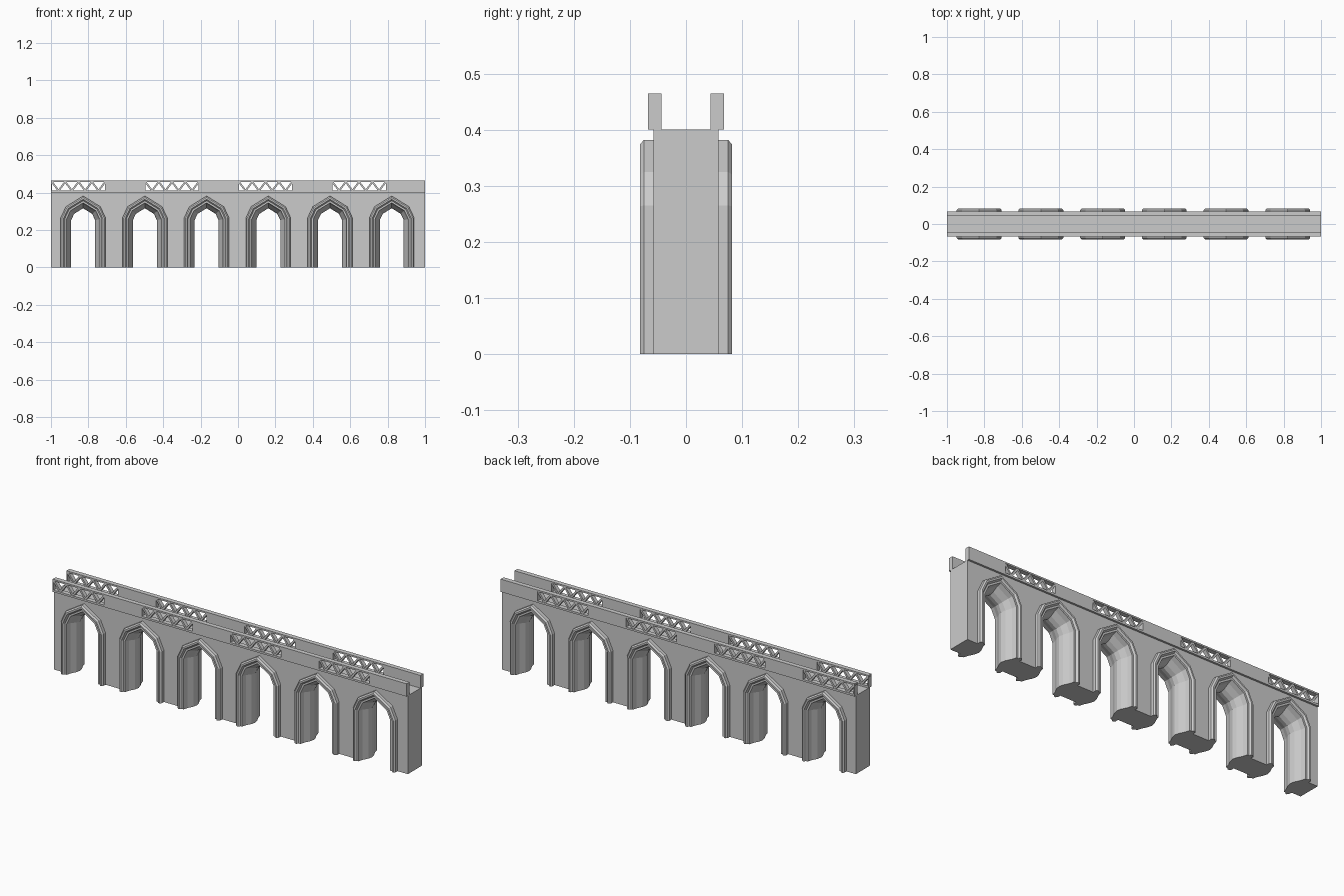
import bpy, bmesh, math
from mathutils import Vector

if "Cube" in bpy.data.objects:
    bpy.data.objects.remove(bpy.data.objects["Cube"])

CENTRES = [-0.828 + 0.33 * i for i in range(6)]
# half of the moulded arch section: (half width, depth), from wall to mid-thickness
HALF = [(0.12, 0.058), (0.12, 0.075), (0.113, 0.082), (0.105, 0.082),
        (0.098, 0.073), (0.089, 0.073), (0.083, 0.05), (0.069, 0.022)]
SECTION = [(r, -y) for r, y in HALF] + [(0.064, 0.0)] + [(r, y) for r, y in reversed(HALF)]


def arch_outline(r):
    """Pointed arch of half width r, offset inward from the outermost outline."""
    d = 0.12 - r
    base = [Vector(p) for p in ((0.12, 0.265), (0.092, 0.325), (0, 0.382))]
    s1 = (base[1] - base[0]).normalized()
    s2 = (base[2] - base[1]).normalized()
    n0, n1, n2 = Vector((-1, 0)), Vector((-s1.y, s1.x)), Vector((-s2.y, s2.x))

    def miter(p, a, b):
        m = (a + b).normalized()
        return p + m * (d / m.dot(a))
    a = miter(base[0], n0, n1)
    b = miter(base[1], n1, n2)
    c = base[2] - Vector((0, d / abs(n2.y)))
    return [(-r, 0), (-a.x, a.y), (-b.x, b.y), (0, c.y), (b.x, b.y), (a.x, a.y), (r, 0)]


def finish(bm, name):
    bmesh.ops.recalc_face_normals(bm, faces=bm.faces)
    me = bpy.data.meshes.new(name)
    bm.to_mesh(me)
    bm.free()
    ob = bpy.data.objects.new(name, me)
    bpy.context.collection.objects.link(ob)
    return ob


# viaduct body with moulded arches, one watertight shell
bm = bmesh.new()
arches = []
for cx in CENTRES:
    loops = [[bm.verts.new((cx + x, y, z)) for x, z in arch_outline(r)] for r, y in SECTION]
    for a, b in zip(loops, loops[1:]):
        for i in range(6):
            bm.faces.new((a[i], a[i + 1], b[i + 1], b[i]))
    arches.append(loops)
corner = {(x, y, z): bm.verts.new((x, y * 0.058, z * 0.4))
          for x in (-1, 1) for y in (-1, 1) for z in (0, 1)}
for y, k in ((-1, 0), (1, -1)):
    wall = [corner[-1, y, 0]]
    for loops in arches:
        wall += loops[k]
    bm.faces.new(wall + [corner[1, y, 0], corner[1, y, 1], corner[-1, y, 1]])
for x in (-1, 1):
    bm.faces.new([corner[x, y, z] for y, z in ((-1, 0), (1, 0), (1, 1), (-1, 1))])
bm.faces.new([corner[x, y, 1] for x, y in ((-1, -1), (1, -1), (1, 1), (-1, 1))])
# pier undersides
lefts = [[corner[-1, -1, 0], corner[-1, 1, 0]]] + [[l[-1] for l in a] for a in arches]
rights = [[l[0] for l in a] for a in arches] + [[corner[1, -1, 0], corner[1, 1, 0]]]
for a, b in zip(lefts, rights):
    bm.faces.new(a + b[::-1])
finish(bm, "viaduct_body")


def prism(bm, pts, y0, y1):
    """Extrude an (x, z) polygon between two y values."""
    f = [bm.verts.new((x, y0, z)) for x, z in pts]
    b = [bm.verts.new((x, y1, z)) for x, z in pts]
    bm.faces.new(f)
    bm.faces.new(b[::-1])
    for i in range(len(pts)):
        j = (i + 1) % len(pts)
        bm.faces.new((f[i], b[i], b[j], f[j]))


def rect(bm, x0, x1, z0, z1, y0, y1):
    prism(bm, [(x0, z0), (x1, z0), (x1, z1), (x0, z1)], y0, y1)


PANELS = [(-0.995 + 0.5 * i, -0.71 + 0.5 * i) for i in range(4)]
LOW, HIGH = 0.41, 0.457
for side, name in ((-1, "front"), (1, "back")):
    y0, y1 = side * 0.068, side * 0.044
    # parapet: comb of solid walls joined by bottom and top rails
    bm = bmesh.new()
    rect(bm, -1, 1, 0.4, LOW, y0, y1)
    rect(bm, -1, 1, HIGH, 0.465, y0, y1)
    edges = [-1] + [x for p in PANELS for x in p] + [1]
    for a, b in zip(edges[::2], edges[1::2]):
        rect(bm, a, b, LOW, HIGH, y0, y1)
    finish(bm, name + "_parapet")
    # zigzag lattice filling each opening
    bm = bmesh.new()
    for a, b in PANELS:
        n, w = 8, 0.006
        step = (b - a) / n
        for i in range(n):
            x0, x1 = a + step * i, a + step * (i + 1)
            za, zb = (HIGH, LOW) if i % 2 == 0 else (LOW, HIGH)
            prism(bm, [(x0 - w, za), (x0 + w, za), (x1 + w, zb), (x1 - w, zb)],
                  side * 0.066, side * 0.046)
    finish(bm, name + "_lattice")
